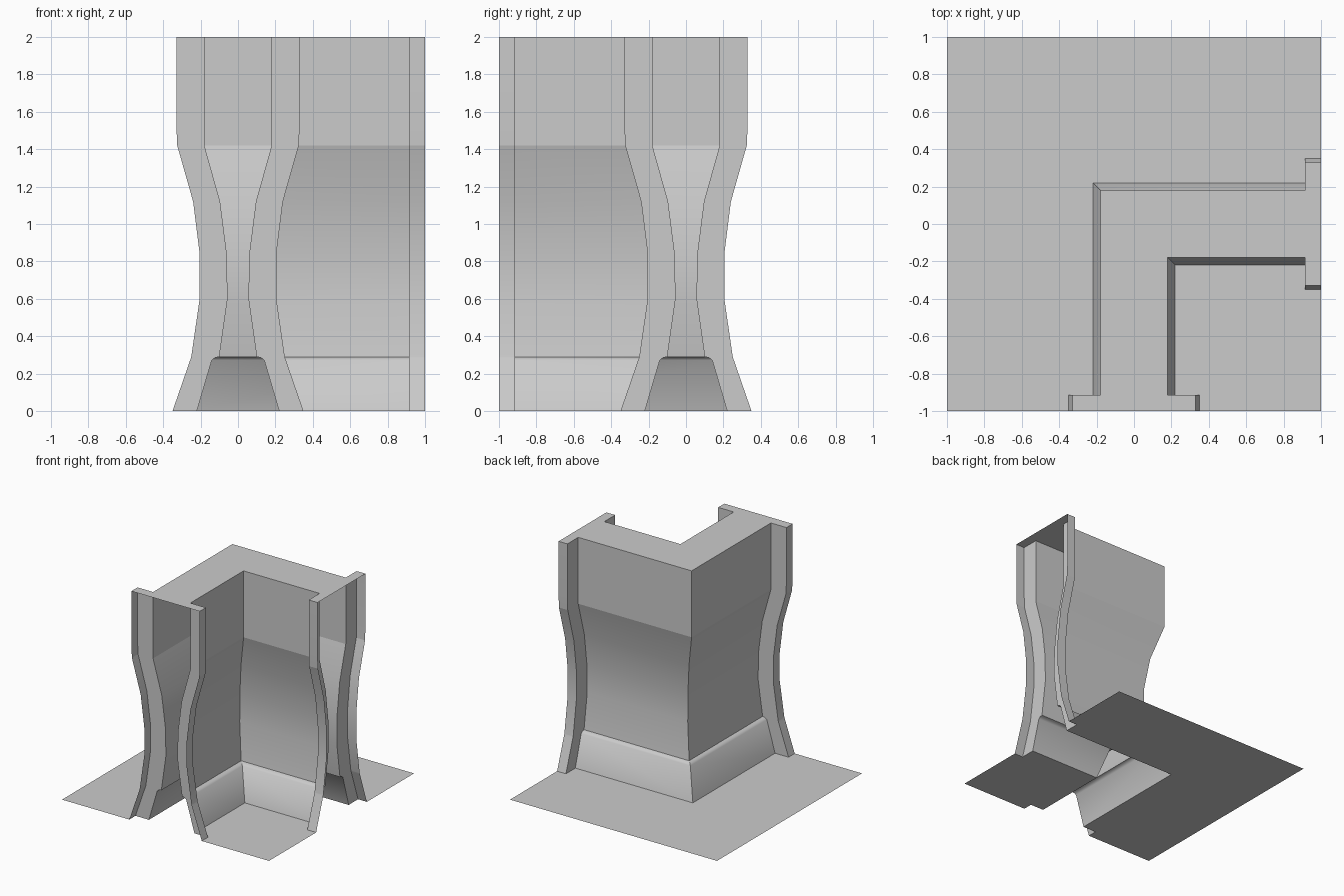
import bpy, bmesh
from math import radians

if "Cube" in bpy.data.objects:
    bpy.data.objects.remove(bpy.data.objects["Cube"])

# Cross-section levels: height, wall half-width, end-pillar half-width
LEVELS = [
    (0.00, 0.220, 0.350), (0.272, 0.140, 0.256), (0.286, 0.122, 0.251),
    (0.29, 0.100, 0.250), (0.60, 0.056, 0.205), (0.84, 0.060, 0.205),
    (1.12, 0.096, 0.240), (1.42, 0.180, 0.325), (1.54, 0.180, 0.330),
    (2.00, 0.180, 0.330),
]
LIP = (0.272, 0.286)   # rounded skirting edge stays smooth
STEP = 0.915           # where the wall steps out to its end pillar


def outline(level, side):
    """Plan outline at one level; side=1 is the outer sheet, -1 the inner."""
    z, h, p = level
    h, p = h * side, p * side
    return [(x, y, z) for x, y in [
        (-p, -1), (-p, -STEP), (-h, -STEP), (-h, h),
        (STEP, h), (STEP, p), (1, p)]]


def finish(name, bm):
    mesh = bpy.data.meshes.new(name)
    bm.to_mesh(mesh)
    bm.free()
    obj = bpy.data.objects.new(name, mesh)
    bpy.context.collection.objects.link(obj)
    return obj


def wall_sheet(name, side):
    bm = bmesh.new()
    rows = [[bm.verts.new(c) for c in outline(l, side)] for l in LEVELS]
    for low, high in zip(rows, rows[1:]):
        for i in range(len(low) - 1):
            f = [low[i], high[i], high[i + 1], low[i + 1]]
            bm.faces.new(f if side > 0 else f[::-1]).smooth = True
    bm.normal_update()
    # Smooth gentle curves, keep corners and the upper bend crisp
    for e in bm.edges:
        on_lip = all(any(abs(v.co.z - z) < 1e-4 for z in LIP) for v in e.verts)
        level_edge = abs(e.verts[0].co.z - e.verts[1].co.z) < 1e-5
        if len(e.link_faces) == 2:
            e.smooth = (on_lip and level_edge) or e.calc_face_angle() < radians(12)
    return finish(name, bm)


def flat_part(name, polygons):
    bm = bmesh.new()
    for poly in polygons:
        f = bm.faces.new([bm.verts.new(c) for c in poly])
        f.normal_update()
        if f.normal.z < 0:
            f.normal_flip()
    bmesh.ops.triangulate(bm, faces=bm.faces[:])
    bmesh.ops.dissolve_limit(bm, angle_limit=0.01, verts=bm.verts[:], edges=bm.edges[:])
    return finish(name, bm)


# Curved walls with skirting and stepped end pillars, open at the ends
wall_sheet("outer_wall", 1)
wall_sheet("inner_wall", -1)

# Flat top of the wall
top = LEVELS[-1]
flat_part("wall_top", [outline(top, 1) + outline(top, -1)[::-1]])

# Floor on both sides, cut out under the wall
base = LEVELS[0]
flat_part("floor", [
    outline(base, 1) + [(1, 1, 0), (-1, 1, 0), (-1, -1, 0)],
    outline(base, -1) + [(1, -1, 0)],
])
